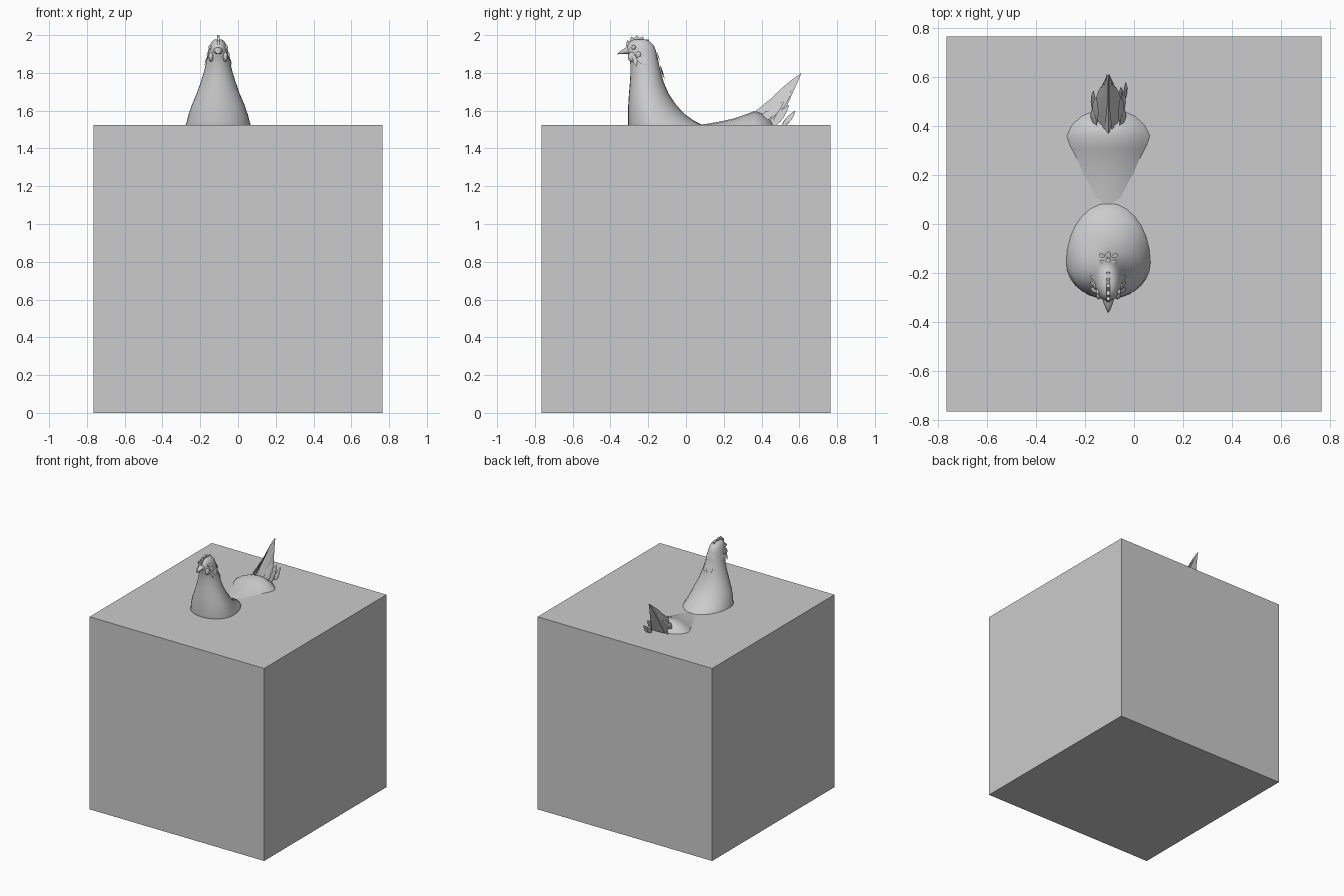
import bpy, bmesh, math
from mathutils import Vector

if "Cube" in bpy.data.objects:
    bpy.data.objects.remove(bpy.data.objects["Cube"])

CX = -0.105   # hen centre line


def finish(name, bm, smooth=True, angle=50):
    bmesh.ops.recalc_face_normals(bm, faces=bm.faces)
    me = bpy.data.meshes.new(name)
    bm.to_mesh(me)
    bm.free()
    ob = bpy.data.objects.new(name, me)
    bpy.context.collection.objects.link(ob)
    if smooth:
        bpy.ops.object.select_all(action='DESELECT')
        ob.select_set(True)
        bpy.context.view_layer.objects.active = ob
        bpy.ops.object.shade_smooth_by_angle(angle=math.radians(angle))
    return ob


def loft(name, rings):
    bm = bmesh.new()
    vs = [[bm.verts.new(p) for p in r] for r in rings]
    n = len(vs[0])
    for a, b in zip(vs, vs[1:]):
        for i in range(n):
            j = (i + 1) % n
            bm.faces.new((a[i], a[j], b[j], b[i]))
    bm.faces.new(vs[0])
    bm.faces.new(vs[-1])
    return finish(name, bm)


def feather(bm, base, tip, width, face):
    # pointed leaf with a raised quill, closed with a thin back
    base, tip = Vector(base), Vector(tip)
    d = tip - base
    n = Vector(face).normalized()
    side = d.cross(n).normalized() * width
    lift = side.cross(d).normalized() * width * 0.25
    prev = None
    for t, w in ((0, .55), (.3, .9), (.55, 1), (.8, .6), (1, .03)):
        p = base + d * t
        cur = [bm.verts.new(q) for q in (p - side * w, p + lift * w, p + side * w, p - lift * w * .3)]
        if prev:
            for i in range(4):
                j = (i + 1) % 4
                bm.faces.new((prev[i], prev[j], cur[j], cur[i]))
        prev = cur


# block
bm = bmesh.new()
bmesh.ops.create_cube(bm, size=1)
for v in bm.verts:
    v.co = (v.co.x * 1.53, v.co.y * 1.53, (v.co.z + .5) * 1.525)
finish("block", bm, False)

# neck and head: z, front y, back y, half width, widest point as a fraction
N = 28
sections = [
    (1.42, -.280, .13, .185, .40), (1.525, -.307, .085, .172, .38),
    (1.545, -.307, .045, .166, .40), (1.58, -.307, -.005, .157, .42),
    (1.63, -.306, -.052, .140, .45), (1.69, -.302, -.092, .114, .48),
    (1.75, -.297, -.118, .093, .5), (1.80, -.294, -.132, .077, .5),
    (1.85, -.295, -.144, .065, .5), (1.885, -.302, -.152, .059, .5),
    (1.92, -.315, -.160, .052, .5), (1.945, -.312, -.170, .045, .5),
    (1.965, -.298, -.190, .034, .5), (1.978, -.275, -.215, .018, .5)]
rings = []
for z, f, b, w, k in sections:
    c = f + (b - f) * k
    rings.append([(CX + w * math.cos(a), c + (b - c if math.sin(a) > 0 else c - f) * math.sin(a), z)
                  for a in (2 * math.pi * i / N for i in range(N))])
loft("neck_and_head", rings)

# body, mostly sunk in the block: y, half height, half width
body = [(-.29, .06, .07), (-.25, .13, .15), (-.15, .17, .2), (0, .195, .22), (.1, .209, .225),
        (.18, .222, .235), (.25, .238, .24), (.31, .258, .25), (.36, .277, .255), (.40, .268, .235),
        (.44, .242, .21), (.465, .212, .17), (.48, .12, .09)]
loft("body", [[(CX + w * math.cos(a), y, 1.32 + h * math.sin(a))
               for a in (2 * math.pi * i / N for i in range(N))] for y, h, w in body])

# tail core: narrow tent rising to a point
bm = bmesh.new()
rows = [(.37, 1.60, .42, 1.52, .055), (.46, 1.672, .50, 1.54, .055),
        (.55, 1.745, .545, 1.65, .036), (.61, 1.80, .606, 1.785, .006)]
prev = None
for y, z, yb, zb, w in rows:
    cur = [bm.verts.new(p) for p in ((CX, y, z), (CX + w, yb, zb), (CX - w, yb, zb))]
    if prev:
        for i in range(3):
            j = (i + 1) % 3
            bm.faces.new((prev[i], prev[j], cur[j], cur[i]))
    else:
        bm.faces.new(cur)
    prev = cur
bm.faces.new(prev)
finish("tail_core", bm, True, 30)

# tail feathers on both sides: base, tip, width
bm = bmesh.new()
for s in (-1, 1):
    for (bx, by, bz), (tx, ty, tz), w in (
            ((.020, .39, 1.58), (.006, .612, 1.80), .020),
            ((.035, .41, 1.57), (.018, .580, 1.745), .026),
            ((.045, .43, 1.55), (.030, .560, 1.70), .026),
            ((.055, .41, 1.55), (.050, .520, 1.65), .026),
            ((.060, .45, 1.51), (.060, .545, 1.63), .022),
            ((.055, .39, 1.55), (.065, .470, 1.60), .026)):
        feather(bm, (CX + s * bx, by, bz), (CX + s * tx, ty, tz), w, (s, -.3, .5))
for x, y, z in ((.07, .58, 1.60), (.05, .56, 1.575)):
    feather(bm, (CX + x, .51, 1.515), (CX + x, y, z), .016, (1, -.4, .4))
finish("tail_feathers", bm, True, 30)

# hackle feathers down the back of the neck
bm = bmesh.new()
for x, y, z, l in ((0, -.137, 1.84, .075), (-.022, -.138, 1.83, .06), (.022, -.138, 1.83, .06),
                   (0, -.155, 1.91, .05), (-.02, -.16, 1.90, .045), (.02, -.16, 1.90, .045)):
    feather(bm, (CX + x, y, z), (CX + x * 1.4, y + l * .33, z - l), .012, (0, 1, .3))
for s in (-1, 1):
    for y, z in ((-.275, 1.89), (-.25, 1.90), (-.225, 1.90)):
        feather(bm, (CX + s * .050, y, z), (CX + s * .074, y + .012, z - .055), .011, (s, 0, .2))
finish("neck_feathers", bm, True, 30)

# comb: jagged ridge over the crown
bm = bmesh.new()
outline = [(-.318, 1.94), (-.312, 1.972), (-.298, 1.968), (-.29, 1.992), (-.274, 1.984), (-.26, 2.0),
           (-.246, 1.985), (-.228, 1.992), (-.22, 1.975), (-.196, 1.978), (-.195, 1.955), (-.25, 1.95)]
vs = [bm.verts.new((CX - .007, y, z)) for y, z in outline]
face = bm.faces.new(vs)
ext = bmesh.ops.extrude_face_region(bm, geom=[face])
bmesh.ops.translate(bm, vec=(.014, 0, 0), verts=[v for v in ext['geom'] if isinstance(v, bmesh.types.BMVert)])
finish("comb", bm, False)

# beak
loft("beak", [[(CX + w * math.cos(a), y, z + h * math.sin(a))
               for a in (2 * math.pi * i / 10 for i in range(10))]
              for y, z, w, h in ((-.295, 1.918, .028, .022), (-.32, 1.917, .02, .017),
                                 (-.345, 1.909, .011, .009), (-.362, 1.900, .002, .002))])

# eyes and wattles
for name, x, y, z, r, sc in (("eye", .043, -.277, 1.935, .012, (.7, 1, 1)),
                             ("wattle", .038, -.285, 1.885, .026, (.5, .9, 1)),
                             ("ear_lobe", .052, -.252, 1.895, .018, (.5, .8, 1))):
    for s, tag in ((-1, "left"), (1, "right")):
        bm = bmesh.new()
        bmesh.ops.create_uvsphere(bm, u_segments=14, v_segments=8, radius=r)
        for v in bm.verts:
            v.co = Vector((v.co.x * sc[0] + CX + s * x, v.co.y * sc[1] + y, v.co.z * sc[2] + z))
        finish(f"{tag}_{name}", bm)
